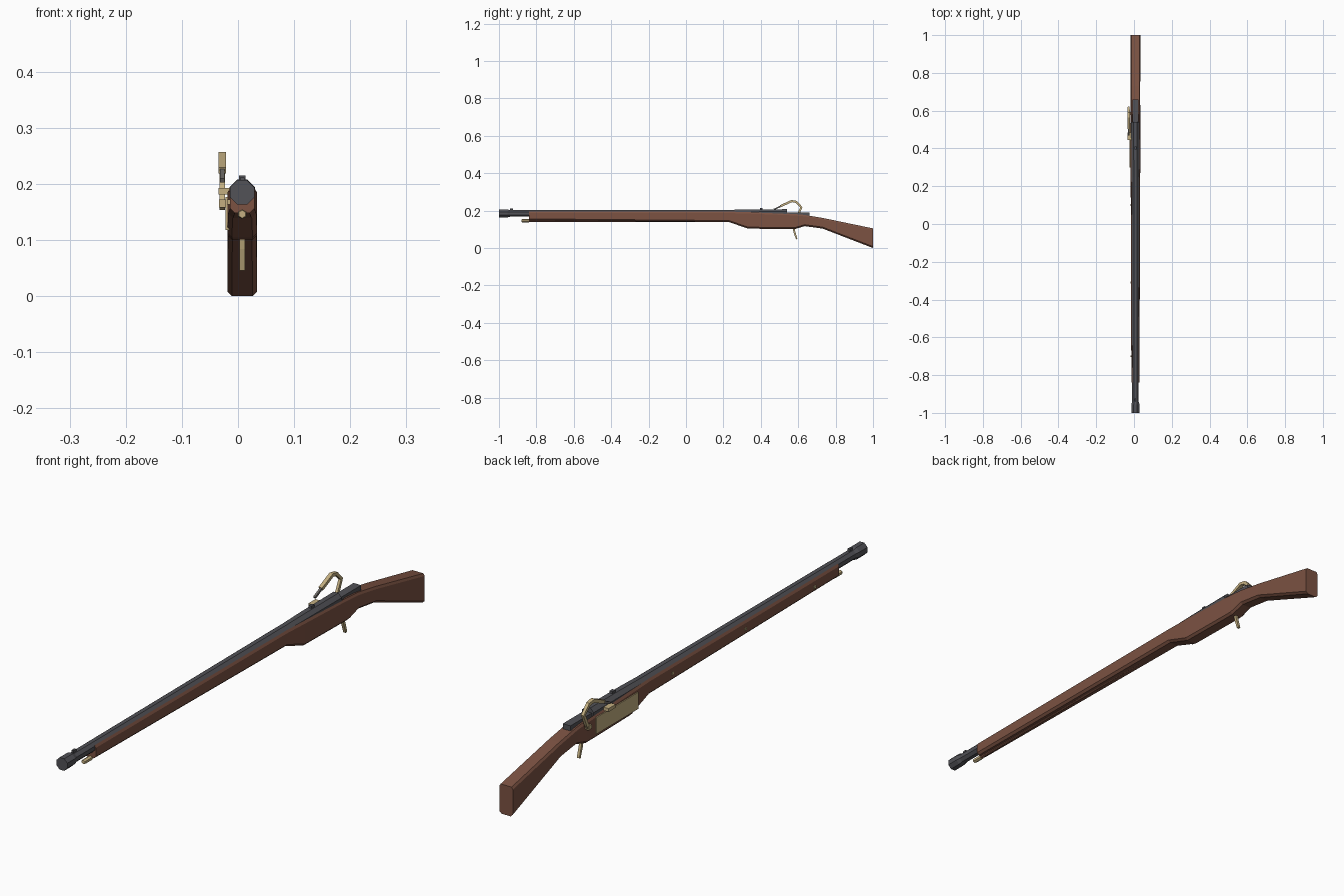
import bpy, bmesh
from math import cos, sin, pi
from mathutils import Vector

if "Cube" in bpy.data.objects:
    bpy.data.objects.remove(bpy.data.objects["Cube"])

CX = 0.0075   # centre line of stock and barrel


def material(name, rgb):
    m = bpy.data.materials.new(name)
    m.diffuse_color = (*rgb, 1)
    m.use_nodes = True
    m.node_tree.nodes["Principled BSDF"].inputs["Base Color"].default_value = m.diffuse_color
    return m


WOOD = material("walnut", (0.20, 0.085, 0.055))
STEEL = material("dark_steel", (0.085, 0.085, 0.095))
BRASS = material("brass", (0.55, 0.43, 0.22))
CORD = material("match_cord", (0.16, 0.15, 0.14))


def loft(name, rings, mat):
    """Skin a list of equal-length rings of points and cap both ends."""
    bm = bmesh.new()
    vs = [[bm.verts.new(p) for p in r] for r in rings]
    n = len(vs[0])
    for a, b in zip(vs, vs[1:]):
        for i in range(n):
            j = (i + 1) % n
            bm.faces.new((a[i], a[j], b[j], b[i]))
    bm.faces.new(vs[0])
    bm.faces.new(vs[-1])
    bmesh.ops.recalc_face_normals(bm, faces=bm.faces)
    me = bpy.data.meshes.new(name)
    bm.to_mesh(me)
    bm.free()
    ob = bpy.data.objects.new(name, me)
    bpy.context.collection.objects.link(ob)
    me.materials.append(mat)
    return ob


def tube(name, rows, x, z, sides, mat):
    """Faceted rod along y; rows are (y, distance to flat)."""
    k = 1 / cos(pi / sides)
    rings = [[(x + r * k * cos((i + 0.5) * 2 * pi / sides), y,
               z + r * k * sin((i + 0.5) * 2 * pi / sides)) for i in range(sides)]
             for y, r in rows]
    return loft(name, rings, mat)


def box(name, x0, x1, y0, y1, z0, z1, mat):
    return loft(name, [[(x0, y, z0), (x1, y, z0), (x1, y, z1), (x0, y, z1)]
                       for y in (y0, y1)], mat)


def bar(name, pts, x, mat):
    """Bent bar in the y-z plane; pts are (y, z, half width, half thickness)."""
    P = [Vector((p[0], p[1])) for p in pts]
    rings = []
    for i, (y, z, w, t) in enumerate(pts):
        d = (P[min(i + 1, len(P) - 1)] - P[max(i - 1, 0)]).normalized()
        ny, nz = -d.y * t, d.x * t
        rings.append([(x - w, y - ny, z - nz), (x + w, y - ny, z - nz),
                      (x + w, y + ny, z + nz), (x - w, y + ny, z + nz)])
    return loft(name, rings, mat)


# Stock: (y, bottom, top, half width, barrel channel depth)
def stock_ring(y, b, t, hw, d):
    c = 0.008
    half = [(hw - c, b), (hw, b + c), (hw, t - c), (hw - 0.005, t), (0.5 * hw, t - d)]
    ring = half + [(-x, z) for x, z in reversed(half)]
    return [(CX + x, y, z) for x, z in ring]


stations = [(-0.84, 0.148, 0.195, 0.0215, 0.025), (0.23, 0.139, 0.195, 0.025, 0.025),
            (0.33, 0.104, 0.192, 0.0265, 0.025), (0.54, 0.101, 0.184, 0.0265, 0.015),
            (0.58, 0.101, 0.182, 0.0265, 0.0), (0.635, 0.117, 0.177, 0.0255, 0.0),
            (0.73, 0.104, 0.161, 0.0255, 0.0), (1.0, 0.0, 0.105, 0.0265, 0.0)]
loft("stock", [stock_ring(*s) for s in stations], WOOD)

# Barrel with flared muzzle and heavier breech
tube("barrel", [(-1, 0.0215), (-0.955, 0.0215), (-0.94, 0.0172), (0.25, 0.0195),
                (0.35, 0.0215), (0.54, 0.0225)], CX, 0.185, 8, STEEL)
box("breech_tang", CX - 0.015, CX + 0.015, 0.53, 0.66, 0.166, 0.191, STEEL)

# Sights
box("front_sight", CX - 0.004, CX + 0.004, -0.94, -0.925, 0.198, 0.211, STEEL)
box("rear_sight", CX - 0.006, CX + 0.006, 0.395, 0.41, 0.202, 0.215, STEEL)

# Ramrod
tube("ramrod", [(-0.86, 0.005), (0.25, 0.005)], CX, 0.146, 6, WOOD)
tube("ramrod_tip", [(-0.88, 0.006), (-0.875, 0.0075), (-0.84, 0.0075)], CX, 0.146, 6, BRASS)

# Barrel pins on the lock side
for i, y in enumerate((-0.70, -0.31, 0.10)):
    box(f"barrel_pin_{i + 1}", -0.0195, -0.005, y - 0.005, y + 0.005, 0.163, 0.172, BRASS)

# Lock: plate, pan, pivot, serpentine with match cord
box("lock_plate", -0.0225, -0.015, 0.30, 0.535, 0.118, 0.177, BRASS)
box("flash_pan", -0.035, -0.014, 0.445, 0.485, 0.181, 0.193, BRASS)
box("serpentine_pivot", -0.034, -0.018, 0.578, 0.594, 0.158, 0.172, BRASS)
bar("serpentine", [(0.585, 0.157, 0.005, 0.006), (0.60, 0.18, 0.005, 0.006),
                   (0.617, 0.218, 0.005, 0.006), (0.588, 0.247, 0.006, 0.006),
                   (0.565, 0.251, 0.007, 0.006), (0.505, 0.224, 0.007, 0.006)], -0.028, BRASS)
bar("match_cord", [(0.53, 0.235, 0.004, 0.004), (0.47, 0.206, 0.004, 0.004)], -0.028, CORD)

# Trigger
bar("trigger", [(0.573, 0.115, 0.005, 0.005), (0.580, 0.085, 0.005, 0.005),
                (0.592, 0.047, 0.005, 0.004)], CX, BRASS)
